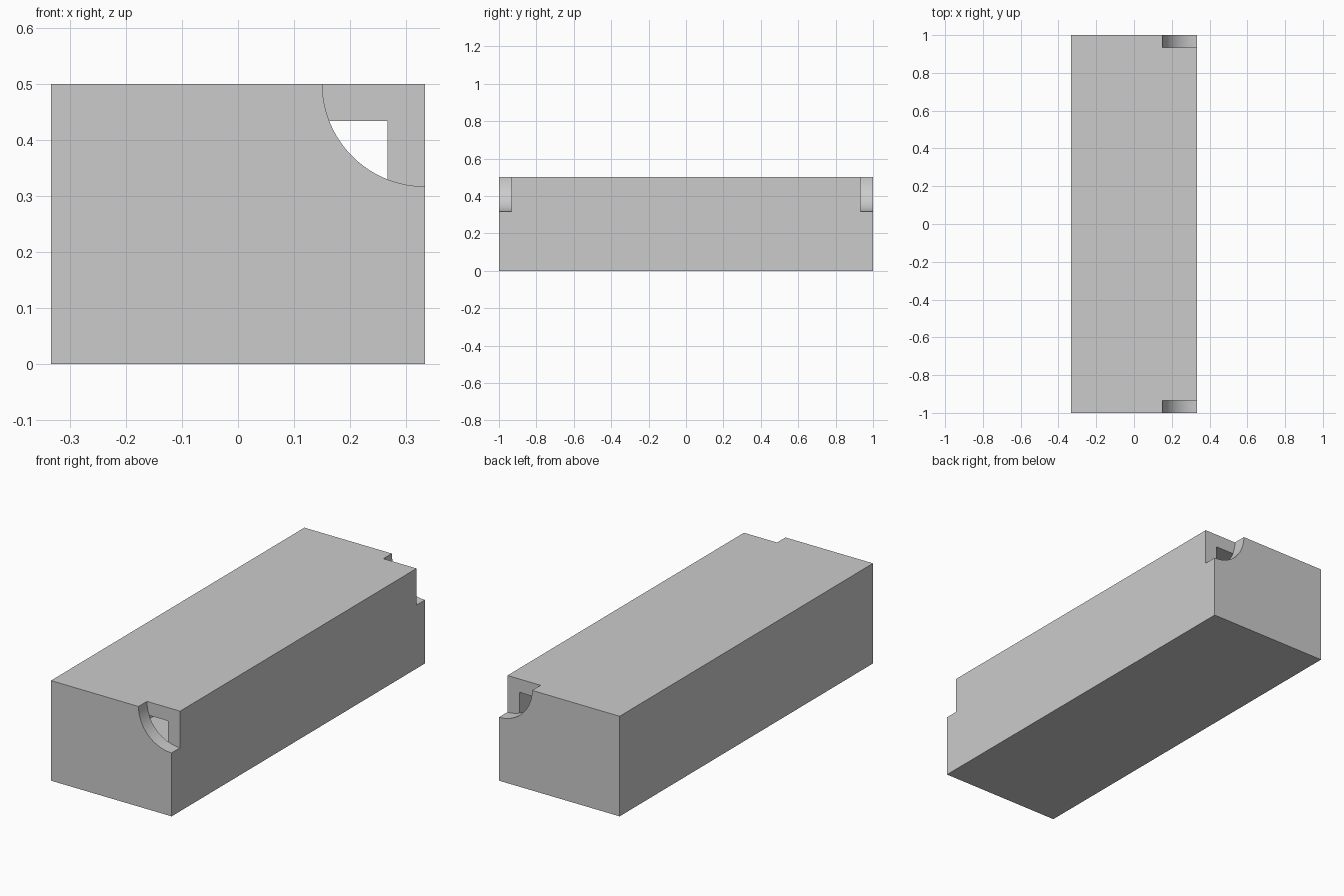
import bpy
import math

if "Cube" in bpy.data.objects:
    bpy.data.objects.remove(bpy.data.objects["Cube"])

W, L, H = 2 / 3, 2.0, 0.5   # outer size
T = 1 / 15                  # wall thickness
R = 0.183                   # corner opening radius
OVER = 0.0001               # tiny overcut for clean booleans


def add_box(name, size, centre):
    bpy.ops.mesh.primitive_cube_add(size=1, location=centre)
    ob = bpy.context.object
    ob.name = name
    ob.scale = size
    bpy.ops.object.transform_apply(location=True, rotation=True, scale=True)
    return ob


def cut(target, cutter):
    cutter.hide_render = True
    mod = target.modifiers.new("cut", 'BOOLEAN')
    mod.operation = 'DIFFERENCE'
    mod.solver = 'EXACT'
    mod.object = cutter
    bpy.context.view_layer.objects.active = target
    bpy.ops.object.modifier_apply(modifier=mod.name)
    bpy.data.objects.remove(cutter, do_unlink=True)


# Hollow rectangular shell
shell = add_box("hollow_box", (W, L, H), (0, 0, H / 2))
cut(shell, add_box("cavity", (W - 2 * T, L - 2 * T, H - 2 * T), (0, 0, H / 2)))

# Quarter-round opening in the upper right corner of each end wall
for side in (-1, 1):
    depth = 2 * (T + OVER)
    bpy.ops.mesh.primitive_cylinder_add(
        vertices=128, radius=R, depth=depth,
        location=(W / 2, side * L / 2, H), rotation=(math.pi / 2, 0, 0))
    opening = bpy.context.object
    opening.name = "end_opening"
    cut(shell, opening)

# Smooth arcs, sharp box edges
bpy.ops.object.select_all(action='DESELECT')
shell.select_set(True)
bpy.context.view_layer.objects.active = shell
bpy.ops.object.shade_smooth_by_angle(angle=math.radians(30))
